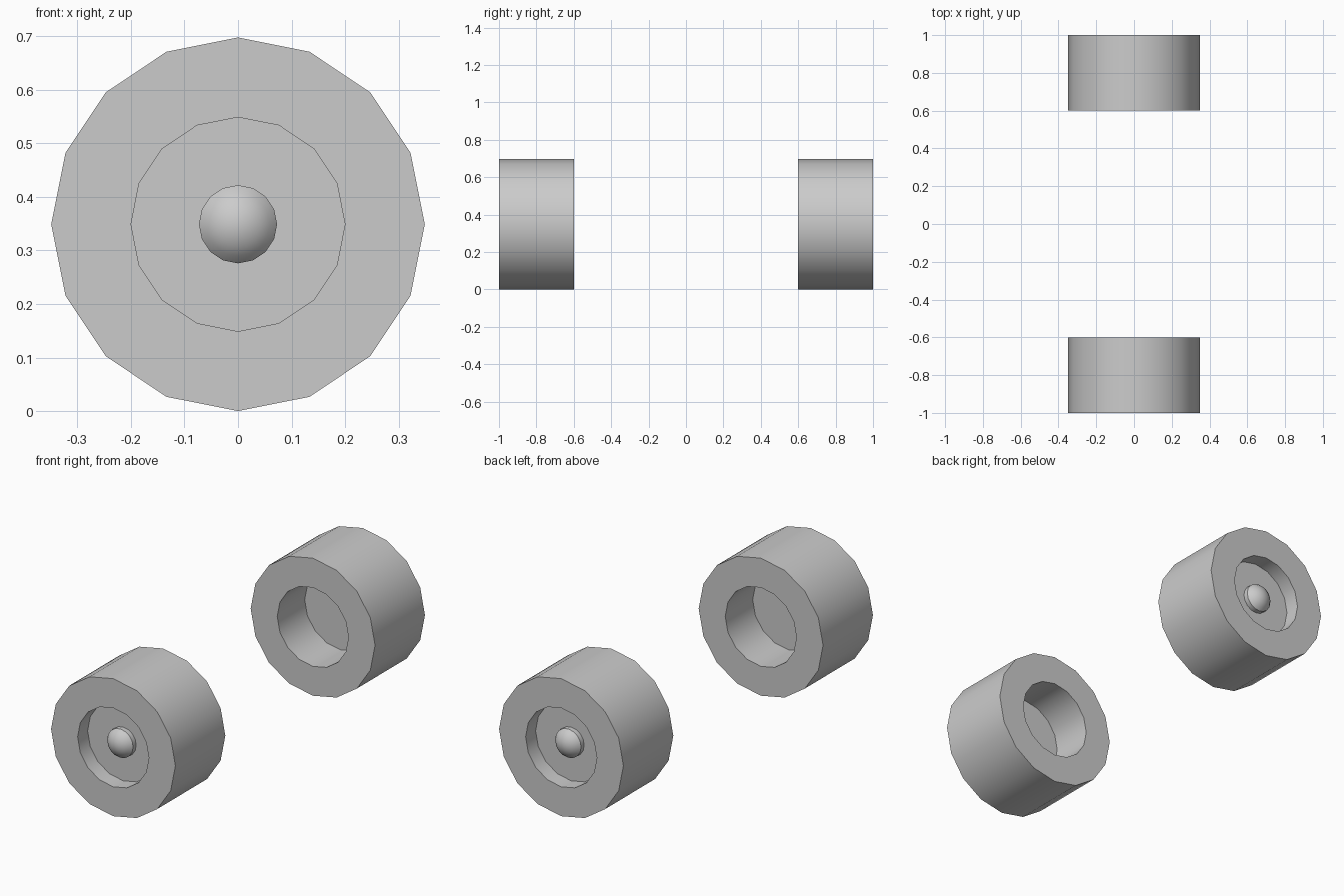
import bpy, bmesh, math

if "Cube" in bpy.data.objects:
    bpy.data.objects.remove(bpy.data.objects["Cube"])

SIDES = 16
AXLE_Z = 0.349


def lathe(name, profile, side):
    """Spin a closed (radius, distance from centre) profile around the y axis."""
    bm = bmesh.new()
    rings = []
    for r, d in profile:
        y = side * d
        if r == 0:
            rings.append([bm.verts.new((0, y, 0))] * SIDES)
        else:
            rings.append([bm.verts.new((r * math.cos(a), y, r * math.sin(a)))
                          for a in (2 * math.pi * i / SIDES for i in range(SIDES))])
    for a, b in zip(rings, rings[1:]):
        if a[0] is a[1]:
            for i in range(SIDES):
                bm.faces.new((a[0], b[i], b[(i + 1) % SIDES]))
        elif b[0] is b[1]:
            for i in range(SIDES):
                bm.faces.new((a[i], a[(i + 1) % SIDES], b[0]))
        else:
            for i in range(SIDES):
                j = (i + 1) % SIDES
                bm.faces.new((a[i], a[j], b[j], b[i]))
    # close flat ends that do not finish in a point
    for ring in (rings[0], rings[-1]):
        if ring[0] is not ring[1]:
            bm.faces.new(ring)
    bmesh.ops.recalc_face_normals(bm, faces=bm.faces)
    mesh = bpy.data.meshes.new(name)
    bm.to_mesh(mesh)
    bm.free()
    mesh.shade_smooth()
    mesh.set_sharp_from_angle(angle=math.radians(30))
    obj = bpy.data.objects.new(name, mesh)
    obj.location.z = AXLE_Z
    bpy.context.collection.objects.link(obj)
    return obj


# tyre with a shallow outer recess and a deep inner recess, joined by a disc
wheel = [(0.2, 0.92), (0.2, 1.0), (0.349, 1.0),
         (0.349, 0.6), (0.2, 0.6), (0.2, 0.82)]

# short stub with a rounded cap
R, STUB, DOME = 0.073, 0.945, 0.04
ball = (R * R + DOME * DOME) / (2 * DOME)
rim = math.asin(R / ball)
hub = [(R, 0.91), (R, STUB)]
for k in (0.75, 0.5, 0.25):
    hub.append((ball * math.sin(rim * k),
                STUB + DOME - ball + ball * math.cos(rim * k)))
hub.append((0, STUB + DOME))

for label, side in (("front", -1), ("back", 1)):
    lathe(label + "_wheel", wheel, side)
    lathe(label + "_hub_cap", hub, side)
